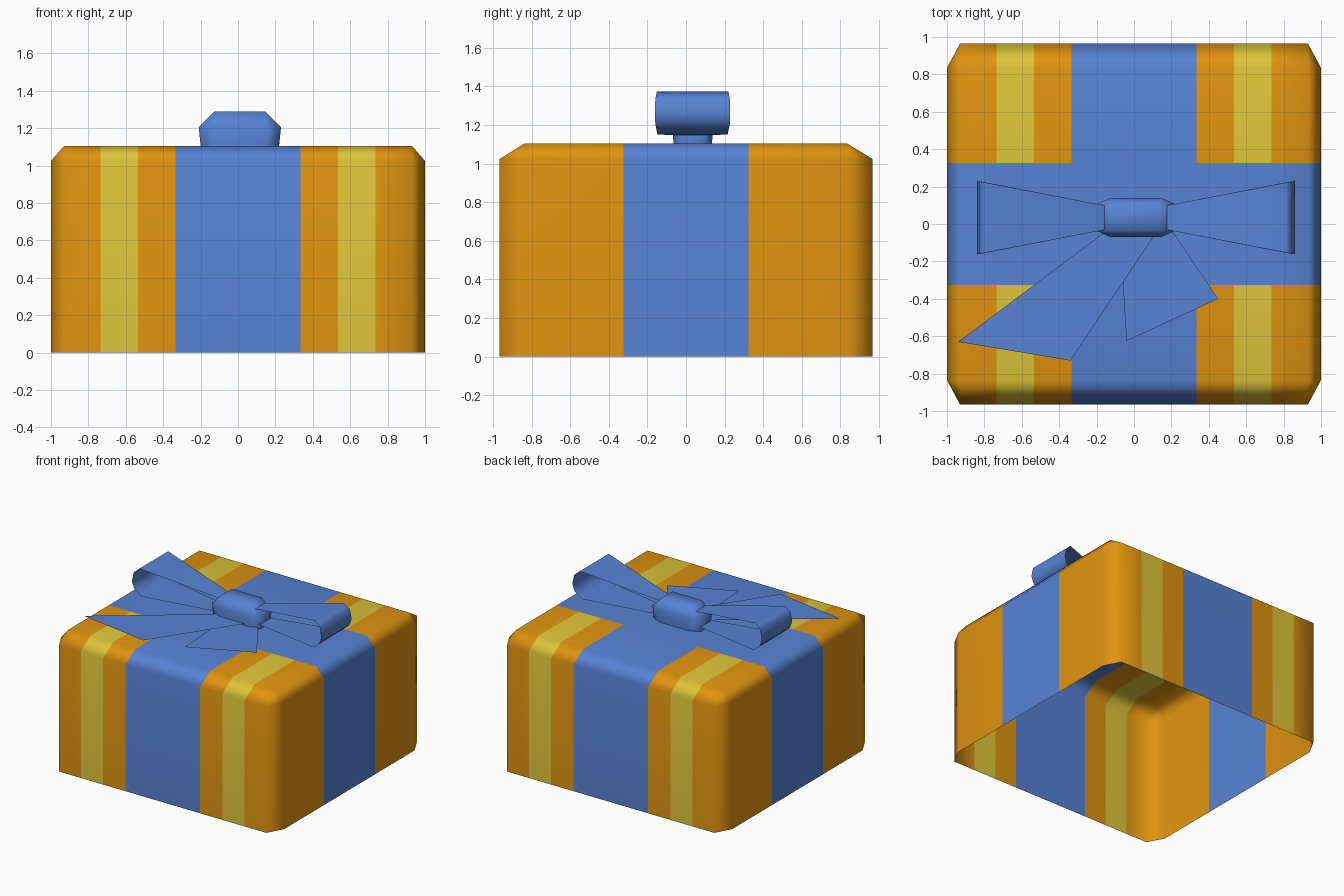
import bpy, bmesh

if "Cube" in bpy.data.objects:
    bpy.data.objects.remove(bpy.data.objects["Cube"])


def material(name, rgb):
    m = bpy.data.materials.new(name)
    m.diffuse_color = (*rgb, 1.0)
    m.use_nodes = True
    m.node_tree.nodes["Principled BSDF"].inputs["Base Color"].default_value = m.diffuse_color
    return m


ORANGE = material("orange_paper", (0.745, 0.296, 0.005))
BLUE = material("blue_ribbon", (0.095, 0.227, 0.658))
YELLOW = material("yellow_stripe", (0.73, 0.565, 0.04))


def finish(name, bm, mats, smooth=True):
    me = bpy.data.meshes.new(name)
    bm.to_mesh(me)
    bm.free()
    for m in mats:
        me.materials.append(m)
    ob = bpy.data.objects.new(name, me)
    bpy.context.collection.objects.link(ob)
    if smooth:
        me.shade_smooth()
        w = ob.modifiers.new("weighted", 'WEIGHTED_NORMAL')
        w.keep_sharp = True
    return ob


def chamfered_shell(cx, cy, hx, hy, z0, z1, bx, by, bz):
    """Open-bottomed box with single chamfers on its upright and top edges."""
    bm = bmesh.new()
    ix, iy = hx - bx, hy - by
    octagon = [(-ix, -hy), (ix, -hy), (hx, -iy), (hx, iy),
               (ix, hy), (-ix, hy), (-hx, iy), (-hx, -iy)]
    rect = [(-ix, -iy), (ix, -iy), (ix, iy), (-ix, iy)]
    low = [bm.verts.new((cx + x, cy + y, z0)) for x, y in octagon]
    mid = [bm.verts.new((cx + x, cy + y, z1 - bz)) for x, y in octagon]
    top = [bm.verts.new((cx + x, cy + y, z1)) for x, y in rect]
    for i in range(8):
        j = (i + 1) % 8
        bm.faces.new((low[i], low[j], mid[j], mid[i]))
    for k in range(4):
        n = (k + 1) % 4
        a, b, c = 2 * k, 2 * k + 1, (2 * k + 2) % 8
        bm.faces.new((mid[a], mid[b], top[n], top[k]))   # top edge chamfer
        bm.faces.new((mid[b], mid[c], top[n]))           # corner triangle
    bm.faces.new(top)
    return bm


# Box: cut along the ribbon and stripe borders, then colour by position
bm = chamfered_shell(0, 0, 1.0, 0.965, 0, 1.105, 0.07, 0.13, 0.08)
cuts = [((s * d, 0, 0), (1, 0, 0)) for d in (0.335, 0.535, 0.735) for s in (-1, 1)]
cuts += [((0, s * 0.325, 0), (0, 1, 0)) for s in (-1, 1)]
for co, no in cuts:
    bmesh.ops.bisect_plane(bm, geom=bm.verts[:] + bm.edges[:] + bm.faces[:],
                           plane_co=co, plane_no=no)
for f in bm.faces:
    c = f.calc_center_median()
    if abs(c.x) < 0.335 or abs(c.y) < 0.325:
        f.material_index = 1
    elif 0.535 < abs(c.x) < 0.735:
        f.material_index = 2
finish("gift_box", bm, [ORANGE, BLUE, YELLOW])

# Bow knot
bm = chamfered_shell(0.01, 0.035, 0.22, 0.105, 1.10, 1.29, 0.085, 0.038, 0.085)
for v in bm.verts:
    if v.co.z < 1.11:
        v.co.x = 0.01 + (v.co.x - 0.01) * 0.95
        v.co.y = 0.035 + (v.co.y - 0.035) * 0.95
finish("bow_knot", bm, [BLUE])

# Bow loops: thin bands (distance from centre, height, half width)
LOOP = [(0.15, 1.255, 0.062), (0.79, 1.375, 0.185), (0.835, 1.335, 0.193),
        (0.85, 1.26, 0.195), (0.83, 1.205, 0.193), (0.77, 1.152, 0.182),
        (0.15, 1.145, 0.062)]
for side, s in (("left", -1), ("right", 1)):
    bm = bmesh.new()
    rows = [(bm.verts.new((0.01 + s * d, 0.034 - w, z)),
             bm.verts.new((0.01 + s * d, 0.034 + w, z))) for d, z, w in LOOP]
    for (a, b), (c, d) in zip(rows, rows[1:]):
        bm.faces.new((a, c, d, b) if s > 0 else (b, d, c, a))
    finish(side + "_bow_loop", bm, [BLUE])

# Ribbon tails: flat sheets lying just above the lid
TAILS = {
    "long_ribbon_tail": (1.132, [(-0.94, -0.63), (-0.34, -0.73), (0.13, -0.03), (-0.14, -0.03)]),
    "short_ribbon_tail": (1.118, [(-0.04, -0.625), (0.45, -0.40), (0.18, 0.0), (-0.08, 0.0)]),
}
for name, (z, pts) in TAILS.items():
    bm = bmesh.new()
    bm.faces.new([bm.verts.new((x, y, z)) for x, y in pts])
    finish(name, bm, [BLUE], smooth=False)
